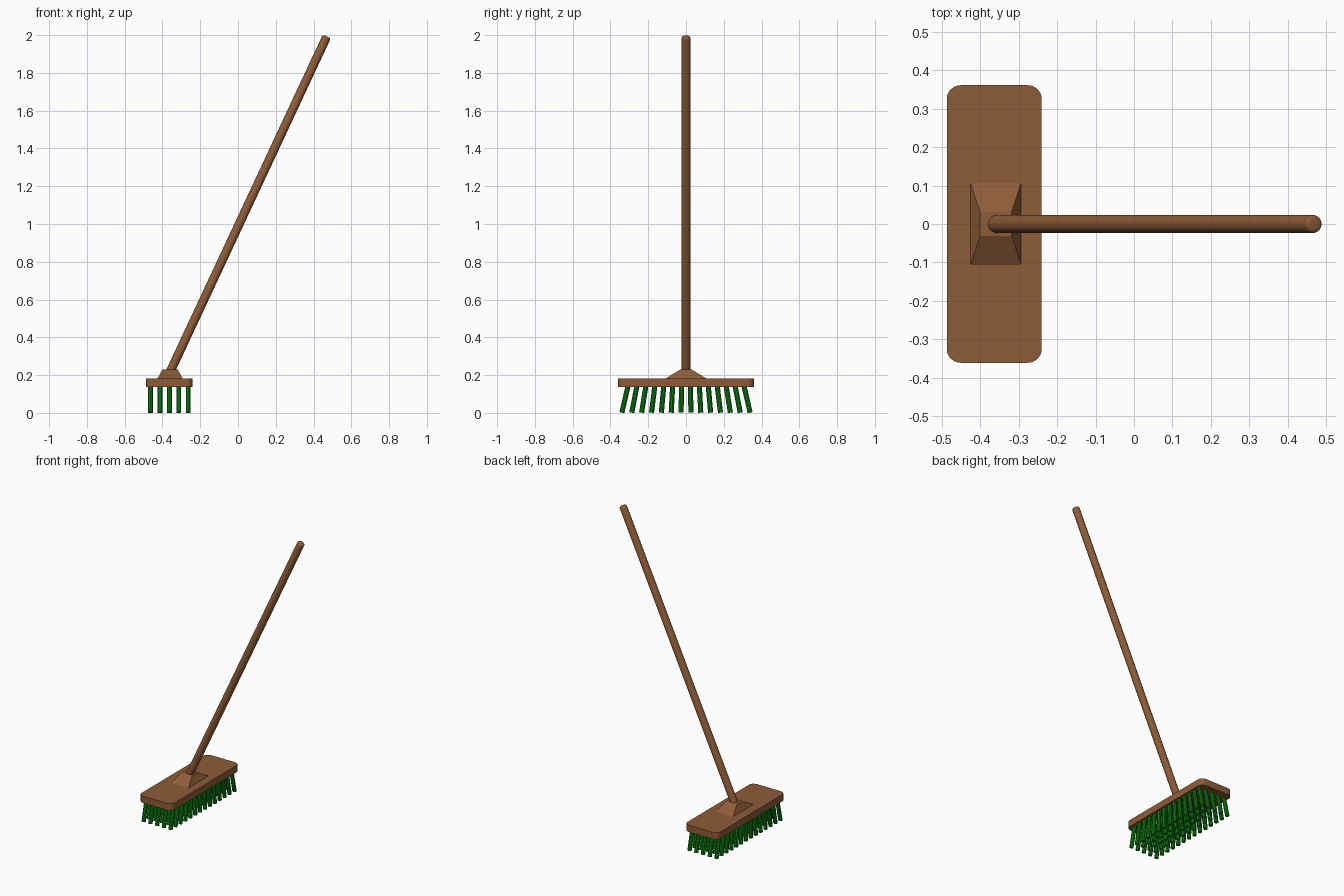
import bpy, bmesh, math
from mathutils import Vector, Matrix

cube = bpy.data.objects.get("Cube")
if cube:
    bpy.data.objects.remove(cube, do_unlink=True)


def material(name, rgb):
    m = bpy.data.materials.new(name)
    m.use_nodes = True
    m.diffuse_color = (*rgb, 1)
    m.node_tree.nodes["Principled BSDF"].inputs["Base Color"].default_value = (*rgb, 1)
    return m


wood = material("brown wood", (0.27, 0.107, 0.04))
green = material("green bristle", (0.005, 0.25, 0.008))


def finish(name, bm, mat, smooth=False):
    bmesh.ops.recalc_face_normals(bm, faces=bm.faces)
    me = bpy.data.meshes.new(name)
    bm.to_mesh(me)
    bm.free()
    ob = bpy.data.objects.new(name, me)
    bpy.context.collection.objects.link(ob)
    me.materials.append(mat)
    if smooth:
        bpy.ops.object.select_all(action='DESELECT')
        ob.select_set(True)
        bpy.context.view_layer.objects.active = ob
        bpy.ops.object.shade_smooth_by_angle(angle=math.radians(35))
    return ob


def add_rod(bm, a, b, radius, sides):
    axis = b - a
    place = Matrix.Translation((a + b) / 2) @ axis.to_track_quat('Z', 'Y').to_matrix().to_4x4()
    return bmesh.ops.create_cone(bm, cap_ends=True, segments=sides, radius1=radius,
                                 radius2=radius, depth=axis.length, matrix=place)["verts"]


HEAD_X = -0.3635
HEAD_LOW, HEAD_TOP = 0.137, 0.183

# Head: flat block with rounded vertical corners
bm = bmesh.new()
size = Matrix.Diagonal((0.247, 0.722, HEAD_TOP - HEAD_LOW, 1))
bmesh.ops.create_cube(bm, size=1, matrix=Matrix.Translation((HEAD_X, 0, (HEAD_LOW + HEAD_TOP) / 2)) @ size)
uprights = [e for e in bm.edges if abs(e.verts[0].co.z - e.verts[1].co.z) > 0.01]
bmesh.ops.bevel(bm, geom=uprights, offset=0.036, segments=6, profile=0.5, affect='EDGES')
finish("head", bm, wood, True)

# Socket: tapered block holding the handle
bm = bmesh.new()
bmesh.ops.create_cube(bm, size=1)
for v in bm.verts:
    top = v.co.z > 0
    half_x, half_y = (0.041, 0.031) if top else (0.067, 0.11)
    v.co = (HEAD_X + 0.004 + math.copysign(half_x, v.co.x),
            math.copysign(half_y, v.co.y), 0.229 if top else HEAD_TOP - 0.002)
finish("handle_socket", bm, wood)

# Handle: leaning rod with a rounded upper end
bm = bmesh.new()
low, high = Vector((-0.372, 0, 0.19)), Vector((0.47, 0, 1.993))
add_rod(bm, low, high, 0.0235, 24)
axis = (high - low).normalized()
rim = [e for e in bm.edges if all((v.co - high).dot(axis) > -0.001 for v in e.verts)]
bmesh.ops.bevel(bm, geom=rim, offset=0.011, segments=4, profile=0.5, affect='EDGES')
finish("handle", bm, wood, True)

# Bristles: tufts in a grid, fanning out along the head
COLUMNS, ROWS = 5, 14
bm = bmesh.new()
for i in range(COLUMNS):
    x = HEAD_X + (i - (COLUMNS - 1) / 2) * 0.05
    for j in range(ROWS):
        step = j - (ROWS - 1) / 2
        foot = Vector((x, step * 0.0522, 0.001))
        root = Vector((x, step * 0.0472, HEAD_LOW + 0.006))
        add_rod(bm, foot, root, 0.0135, 10)
for v in bm.verts:
    v.co.z = max(v.co.z, 0)
finish("bristles", bm, green, True)
